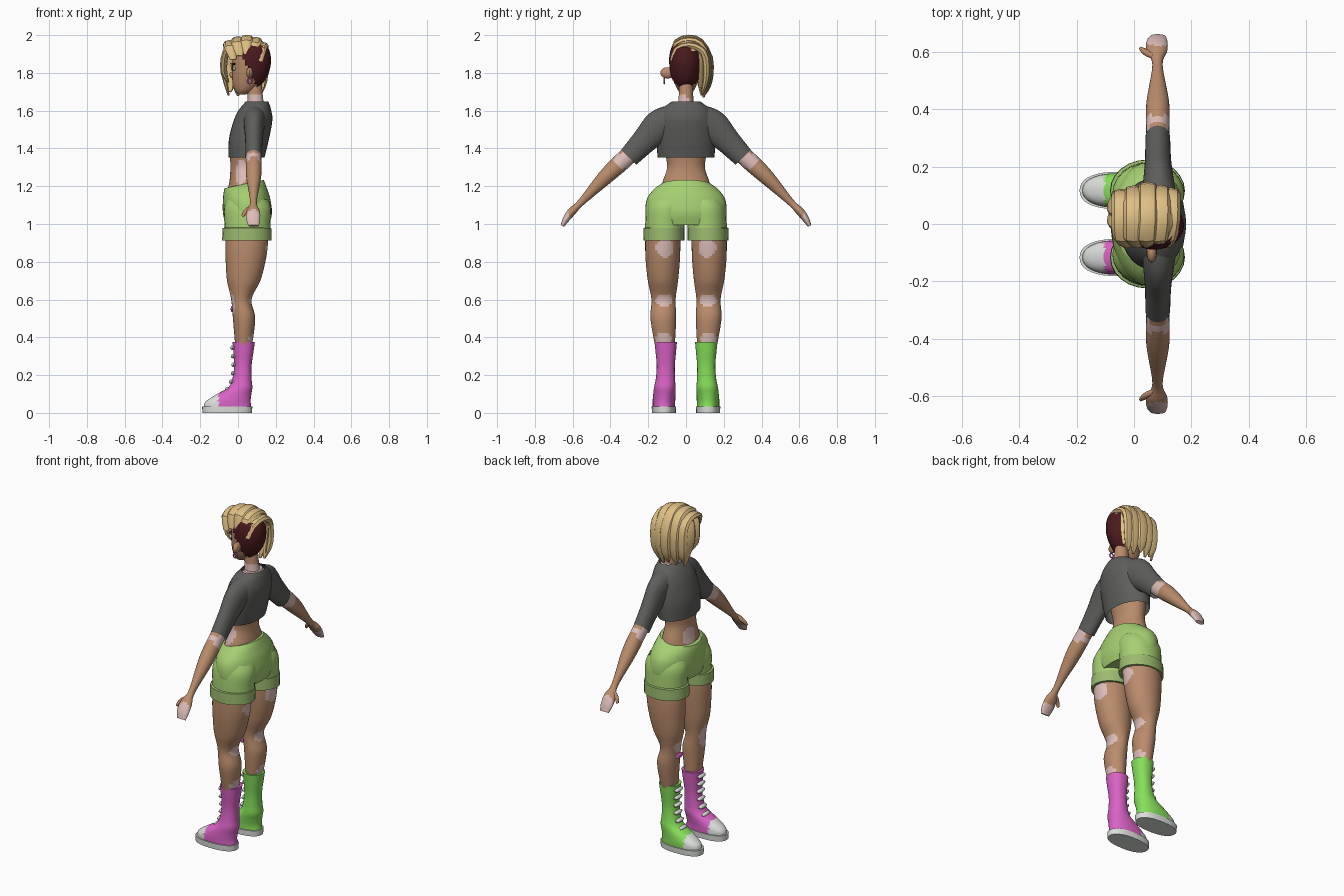
import bpy, bmesh, math
from mathutils import Vector as V

def material(name, hexcode):
    lin = [((int(hexcode[i:i+2], 16) / 255 + 0.055) / 1.055) ** 2.4 for i in (0, 2, 4)]
    m = bpy.data.materials.new(name)
    m.diffuse_color = (*lin, 1)
    return m

SKIN = material("brown skin", "BA8C6C")
PALE = material("pale skin", "DDBDB8")
GREY = material("charcoal cloth", "5E5F5C")
LIME = material("light green cloth", "A6D072")
CUFF = material("cuff green", "9BBB70")
PINK = material("pink", "DB63C6")
GREEN = material("bright green", "86E05A")
WHITE = material("off white", "DCE0DC")
BLONDE = material("blonde", "DFBF85")
MAROON = material("dark maroon", "4A1A1E")

def finish(name, bm, mats, rule=None, angle=40):
    bmesh.ops.recalc_face_normals(bm, faces=bm.faces[:])
    if rule:
        for f in bm.faces:
            f.material_index = rule(f.calc_center_median())
    me = bpy.data.meshes.new(name)
    bm.to_mesh(me)
    bm.free()
    for m in mats:
        me.materials.append(m)
    ob = bpy.data.objects.new(name, me)
    bpy.context.collection.objects.link(ob)
    bpy.ops.object.select_all(action='DESELECT')
    ob.select_set(True)
    bpy.context.view_layer.objects.active = ob
    bpy.ops.object.shade_smooth_by_angle(angle=math.radians(angle))
    return ob

def smooth_path(keys, n):
    out = []
    for i in range(len(keys) - 1):
        a, b, c, d = (keys[max(0, min(len(keys) - 1, i + k))] for k in (-1, 0, 1, 2))
        for s in range(n):
            t = s / n
            out.append([0.5 * (2*q + (r-p)*t + (2*p-5*q+4*r-w)*t*t + (3*q-p-3*r+w)*t**3)
                        for p, q, r, w in zip(a, b, c, d)])
    return out + [list(keys[-1])]

def loft(name, keys, mats, n=4, seg=24, u=(1, 0, 0), v=(0, 1, 0), p=1, caps=True,
         rule=None, keep=None, warp=None, angle=40):
    """Skin ellipses (x, y, z, radius_u, radius_v); v=None follows the path."""
    rings = smooth_path(keys, n)
    bm, u, loops = bmesh.new(), V(u).normalized(), []
    for i, r in enumerate(rings):
        t = V(rings[min(i + 1, len(rings) - 1)][:3]) - V(rings[max(i - 1, 0)][:3])
        w = V(v) if v else u.cross(t).normalized()
        loop = []
        for k in range(seg):
            c, s = math.cos(2 * math.pi * k / seg), math.sin(2 * math.pi * k / seg)
            c, s = math.copysign(abs(c) ** p, c), math.copysign(abs(s) ** p, s)
            co = V(r[:3]) + u * r[3] * c + w * r[4] * s
            loop.append(bm.verts.new(warp(co) if warp else co))
        loops.append(loop)
    for a, b in zip(loops, loops[1:]):
        for k in range(seg):
            bm.faces.new((a[k], a[(k+1) % seg], b[(k+1) % seg], b[k]))
    if caps:
        bm.faces.new(loops[0])
        bm.faces.new(loops[-1])
    if keep:
        bad = [f for f in bm.faces if not keep(f.calc_center_median())]
        bmesh.ops.delete(bm, geom=bad, context='FACES')
    return finish(name, bm, mats, rule, angle)

def ball(name, at, size, mat, seg=14):
    bm = bmesh.new()
    bmesh.ops.create_uvsphere(bm, u_segments=seg, v_segments=seg // 2 + 1, radius=1)
    for q in bm.verts:
        q.co = V(at) + V([a * b for a, b in zip(q.co, size)])
    return finish(name, bm, [mat])

def patches(*spots):
    """Pale skin inside ellipsoids (x, y, z, rx, ry, rz)."""
    return lambda c: int(any(sum(((c[i] - s[i]) / s[i+3]) ** 2 for i in range(3)) < 1 for s in spots))

# torso and neck
loft("torso", [(.035, 0, 1.15, .10, .14), (.037, 0, 1.22, .083, .125), (.035, 0, 1.30, .075, .10),
               (.04, 0, 1.38, .08, .11), (.07, 0, 1.5, .08, .12), (.095, 0, 1.6, .06, .10),
               (.10, 0, 1.645, .045, .06)], [SKIN, PALE], n=6, seg=40,
     rule=patches((.02, -.10, 1.27, .035, .05, .07), (-.045, .03, 1.24, .05, .05, .045),
                  (.1, 0, 1.64, .1, .1, .03)))
loft("neck", [(.10, 0, 1.58, .05, .05), (.093, 0, 1.65, .042, .04), (.085, 0, 1.75, .04, .036)],
     [SKIN, PALE], n=6, rule=patches((.1, -.03, 1.645, .06, .06, .045)))

# cropped top
loft("shirt_body", [(.045, 0, 1.352, .095, .15), (.058, 0, 1.45, .106, .157), (.08, 0, 1.55, .102, .15),
                    (.09, 0, 1.605, .085, .13), (.098, 0, 1.635, .068, .095), (.10, 0, 1.648, .06, .075)],
     [GREY], seg=32, caps=False)

# shorts
tilt = lambda c: V((c.x, c.y, c.z + max(0, c.z - 1.1) / .12 * .22 * (c.x - .05)))
loft("shorts_hips", [(.05, 0, .995, .115, .20), (.05, 0, 1.06, .13, .215), (.045, 0, 1.13, .125, .208),
                     (.037, 0, 1.18, .114, .175), (.033, 0, 1.215, .104, .13)],
     [LIME], seg=36, warp=tilt)

for s, side, boot in ((-1, "left", PINK), (1, "right", GREEN)):
    # sleeve
    loft(side + "_sleeve", [(.088, s*.07, 1.565, .065, .07), (.086, s*.14, 1.52, .055, .085),
                            (.084, s*.22, 1.44, .046, .068), (.083, s*.303, 1.353, .043, .056)],
         [GREY], v=None, caps=False)
    # arm with hand
    loft(side + "_arm", [(.083, s*.22, 1.44, .036, .045), (.083, s*.345, 1.325, .041, .047),
                         (.083, s*.43, 1.245, .039, .04), (.082, s*.555, 1.115, .018, .019),
                         (.08, s*.605, 1.065, .036, .022), (.08, s*.635, 1.025, .037, .018),
                         (.083, s*.654, .99, .028, .01)],
         [SKIN, PALE], v=None, n=6,
         rule=patches((.08, s*.335, 1.335, .09, .05, .045), (.085, s*.66, 1.03, .055, .055, .065)))
    loft(side + "_thumb", [(.07, s*.585, 1.09, .012, .012), (.04, s*.60, 1.065, .012, .012),
                           (.024, s*.612, 1.04, .007, .007)], [SKIN], u=(0, 1, 0), v=None, seg=12)
    # shorts leg and rolled cuff
    loft(side + "_shorts_leg", [(.05, s*.113, .94, .122, .104), (.05, s*.112, 1.0, .122, .104),
                                (.05, s*.105, 1.08, .125, .105), (.05, s*.09, 1.13, .11, .10)],
         [LIME], caps=False)
    loft(side + "_cuff", [(.05, s*.116, .912, .112, .096), (.047, s*.116, .912, .131, .109),
                          (.047, s*.116, .978, .129, .108), (.047, s*.116, .982, .115, .10)],
         [CUFF], n=1, caps=False)
    # leg
    spots = [(.15, s*.11, .875, .06, .05, .05), (.07, s*.115, .595, .035, .05, .03),
             (.06, s*.12, .395, .05, .045, .03)]
    spots.append((-.04, -.13, .58, .035, .05, .07) if s < 0 else (-.04, .11, .61, .03, .05, .035))
    loft(side + "_leg", [(.05, s*.122, .98, .112, .092), (.045, s*.123, .88, .112, .093),
                         (.04, s*.123, .8, .105, .09), (.03, s*.122, .7, .088, .08),
                         (.018, s*.119, .6, .054, .064), (.032, s*.12, .5, .059, .068),
                         (.03, s*.112, .36, .045, .053)],
         [SKIN, PALE], n=8, seg=40, rule=patches(*spots))
    # boot with toe cap, sole, laces
    loft(side + "_boot", [(-.055, s*.117, .03, .126, .06), (-.052, s*.117, .06, .119, .06),
                          (-.025, s*.115, .095, .095, .059), (.012, s*.112, .135, .064, .057),
                          (.021, s*.109, .18, .051, .051), (.026, s*.107, .25, .046, .048),
                          (.029, s*.107, .33, .054, .055), (.03, s*.107, .375, .059, .059)],
         [boot, WHITE], p=.9, seg=36, n=5, rule=lambda c: int(c.x < -.105 and c.z < .2))
    loft(side + "_sole", [(-.057, s*.117, 0, .131, .063), (-.057, s*.117, .034, .133, .065)],
         [WHITE], n=1, p=.85, seg=36)
    for k, (x, z) in enumerate([(-.027, .345), (-.024, .30), (-.022, .255), (-.024, .21),
                                (-.034, .165), (-.055, .125)]):
        ball(f"{side}_lace_{k}", (x, s*.108, z), (.014, .036, .012), WHITE, 12)

# knee plaster
ball("knee_plaster", (-.031, .105, .55), (.008, .035, .016), PINK)

# head
HEAD = [(.02, 0, 1.685, .022, .02), (.033, 0, 1.71, .052, .044), (.052, 0, 1.76, .082, .064),
        (.065, 0, 1.82, .096, .076), (.069, 0, 1.88, .097, .079), (.07, 0, 1.93, .083, .068),
        (.07, 0, 1.965, .045, .04)]
loft("head", HEAD, [SKIN], n=5, seg=28)
loft("shaved_hair", [(x + .002, y - .004, z, a + .006, b + .006) for x, y, z, a, b in HEAD], [MAROON],
     n=6, seg=40, caps=False, keep=lambda c: 1.72 < c.z < 1.945 and c.x > .01 + (1.91 - c.z) * .5)
ball("nose", (-.032, 0, 1.79), (.014, .012, .016), SKIN)
ball("lips", (-.021, 0, 1.735), (.01, .02, .009), PALE)
for s, side in ((-1, "left"), (1, "right")):
    ball(side + "_eye", (-.02, s*.036, 1.822), (.008, .016, .01), WHITE)
    ball(side + "_pupil", (-.026, s*.036, 1.822), (.004, .007, .009), MAROON)
    ball(side + "_brow", (-.021, s*.038, 1.847), (.008, .02, .005), MAROON)
ball("left_ear", (.062, -.098, 1.80), (.018, .038, .03), SKIN)
ball("right_ear", (.062, .08, 1.80), (.018, .022, .03), SKIN)
loft("earring", [(.062 + .012 * math.cos(a), -.115, 1.757 + .014 * math.sin(a), .004, .004)
                 for a in [i * math.pi / 6 for i in range(13)]], [PINK],
     n=1, seg=8, u=(0, 1, 0), v=None, caps=False)

# swept hair: base cap and locks from the parting over to the right
loft("hair_cap", [(.06, .03, 1.72, .09, .075), (.06, .02, 1.8, .105, .095), (.057, .018, 1.87, .112, .10),
                  (.055, .015, 1.93, .10, .09), (.055, .012, 1.97, .07, .06), (.055, .01, 1.985, .02, .02)],
     [BLONDE], keep=lambda c: c.z > 1.915 or (c.y > .06 and c.x > -.03))
for k, (x, top, end, w) in enumerate([(-.045, 1.955, 1.70, .033), (.0, 1.975, 1.68, .036),
                                      (.048, 1.983, 1.69, .036), (.092, 1.972, 1.67, .036),
                                      (.128, 1.945, 1.68, .034)]):
    out = .128 - abs(x - .05) * .25
    loft(f"hair_lock_{k}", [(x*.8 + .01, -.078, top - .085, w*.5, .006), (x*.9, -.05, top - .02, w, .016),
                            (x, .015, top, w, .019), (x, .075, top - .02, w, .02),
                            (x, out - .005, 1.88, w, .02), (x, out, 1.79, w*.95, .018),
                            (x*.95, out - .01, 1.73, w*.75, .014), (x*.9, out - .025, end, w*.2, .005)],
         [BLONDE], n=2, seg=8, v=None, angle=35)
for k, (dy, end) in enumerate([(0, 1.75), (.045, 1.68)]):
    loft(f"fringe_{k}", [(.01, -.02 + dy*.6, 1.965, .03, .014), (-.045, .0 + dy, 1.945, .034, .017),
                         (-.072, .02 + dy, 1.88, .036, .016), (-.074, .033 + dy, 1.80, .034, .014),
                         (-.05, .04 + dy, end, .008, .005)],
         [BLONDE], n=2, seg=8, u=(.35, 1, 0), v=None, angle=35)
